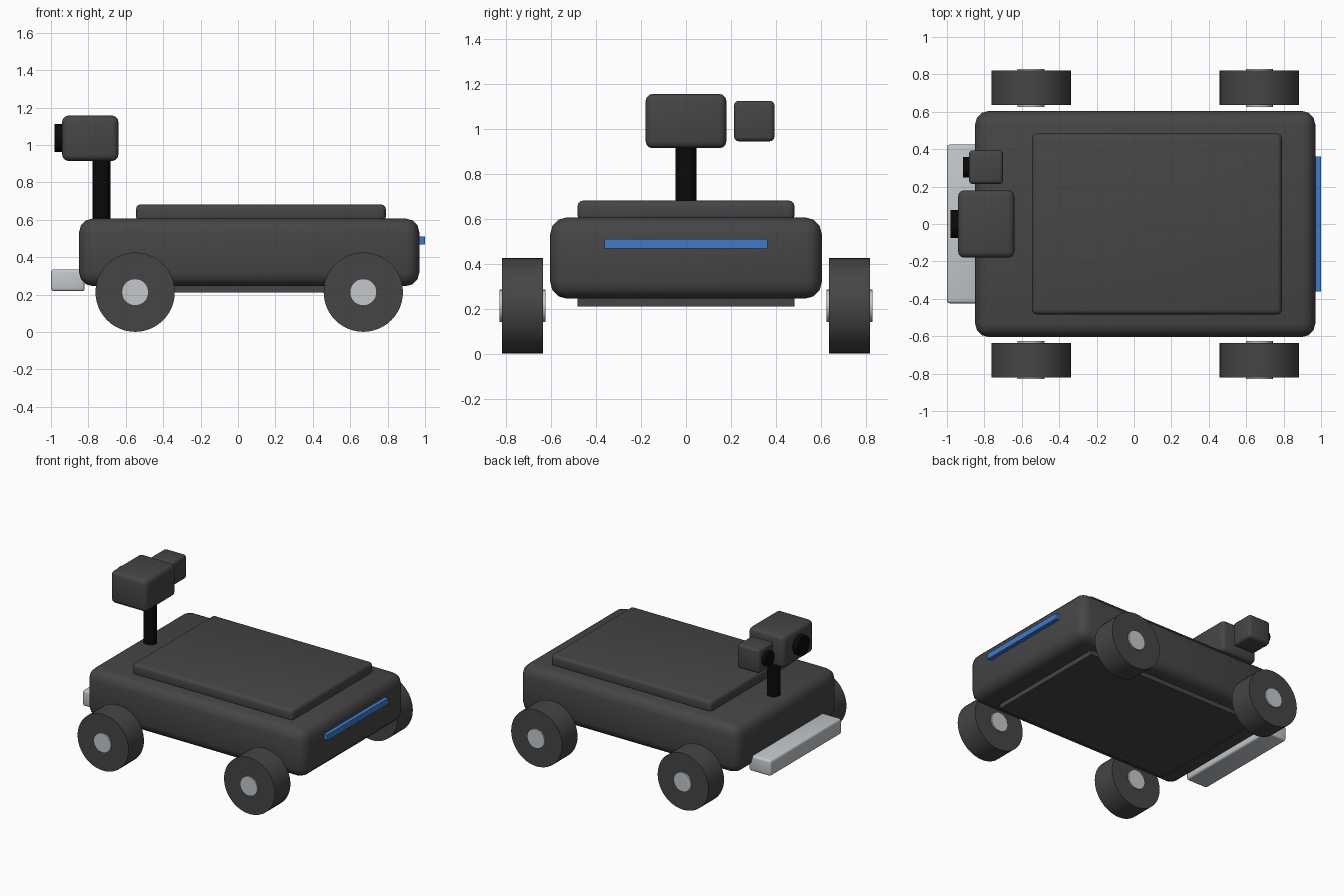
import bpy
import math

cube = bpy.data.objects.get("Cube")
if cube:
    bpy.data.objects.remove(cube, do_unlink=True)


def material(name, r, g, b):
    m = bpy.data.materials.new(name)
    m.use_nodes = True
    m.diffuse_color = (r, g, b, 1)
    bsdf = next(n for n in m.node_tree.nodes if n.type == "BSDF_PRINCIPLED")
    bsdf.inputs["Base Color"].default_value = (r, g, b, 1)
    return m


dark = material("dark grey", 0.06, 0.06, 0.06)
black = material("black", 0.003, 0.003, 0.003)
silver = material("silver", 0.55, 0.58, 0.6)
blue = material("blue", 0.045, 0.195, 0.6)


def finish(obj, name, mat):
    obj.name = name
    obj.data.materials.append(mat)
    bpy.ops.object.shade_smooth_by_angle(angle=math.radians(35))
    return obj


def box(name, mat, x, y, z, bevel=0):
    """Box from (min, max) ranges with optional rounded edges."""
    bpy.ops.mesh.primitive_cube_add(size=1, location=[sum(r) / 2 for r in (x, y, z)])
    obj = bpy.context.object
    obj.scale = [r[1] - r[0] for r in (x, y, z)]
    bpy.ops.object.transform_apply(location=False, rotation=False, scale=True)
    if bevel:
        mod = obj.modifiers.new("rounded edges", "BEVEL")
        mod.width = bevel
        mod.segments = 3
        bpy.ops.object.modifier_apply(modifier=mod.name)
    return finish(obj, name, mat)


def cylinder(name, mat, centre, radius, length, axis="Z", sides=48):
    turn = {"X": (0, math.pi / 2, 0), "Y": (math.pi / 2, 0, 0), "Z": (0, 0, 0)}[axis]
    bpy.ops.mesh.primitive_cylinder_add(vertices=sides, radius=radius, depth=length,
                                        location=centre, rotation=turn)
    return finish(bpy.context.object, name, mat)


# Hull, deck panel and underside plate
box("body", dark, (-0.85, 0.97), (-0.605, 0.605), (0.245, 0.607), 0.075)
box("top_panel", dark, (-0.545, 0.79), (-0.483, 0.483), (0.59, 0.682), 0.025)
box("underside_plate", dark, (-0.668, 0.788), (-0.484, 0.484), (0.21, 0.3))

# End fittings
box("bumper", silver, (-1, -0.82), (-0.424, 0.424), (0.218, 0.335), 0.015)
box("light_bar", blue, (0.96, 1), (-0.362, 0.362), (0.468, 0.51))

# Wheels with hubs showing on both faces
for end, x in (("front", -0.55), ("rear", 0.67)):
    for side, s in (("left", 1), ("right", -1)):
        centre = (x, s * 0.728, 0.213)
        cylinder(f"{end}_{side}_wheel", dark, centre, 0.212, 0.184, "Y")
        cylinder(f"{end}_{side}_hub", silver, centre, 0.072, 0.204, "Y", 32)

# Mast with the main sensor head and the smaller one beside it
cylinder("mast", black, (-0.73, 0, 0.76), 0.047, 0.36, sides=32)
box("main_head", dark, (-0.94, -0.64), (-0.18, 0.18), (0.915, 1.157), 0.032)
cylinder("main_lens", black, (-0.94, 0, 1.037), 0.074, 0.08, "X", 32)
box("small_head", dark, (-0.883, -0.7), (0.214, 0.394), (0.946, 1.126), 0.02)
cylinder("small_lens", black, (-0.88, 0.304, 1.037), 0.055, 0.066, "X", 32)
